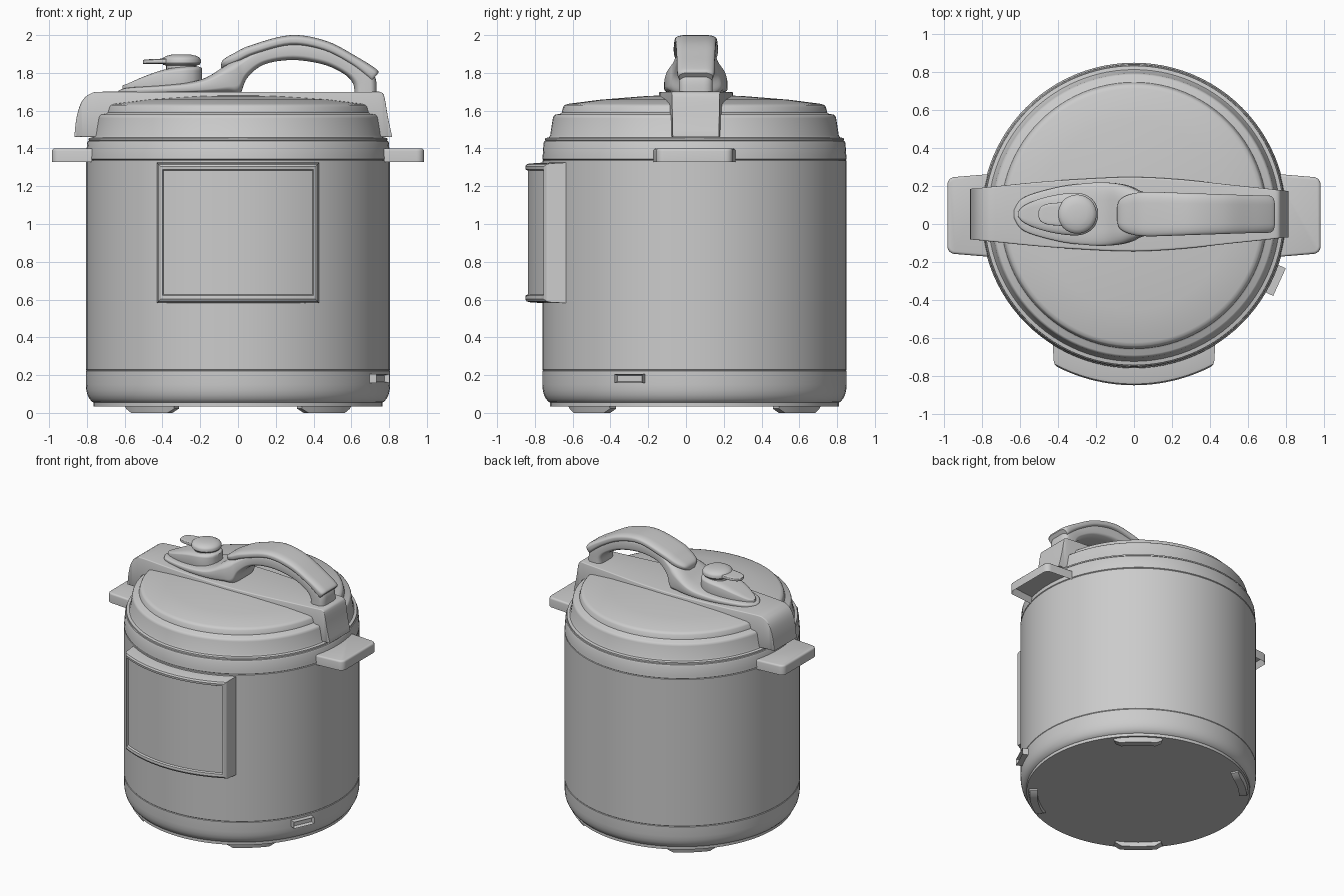
import bpy, bmesh
from math import sin, cos, pi, radians, sqrt
from mathutils import Matrix

if "Cube" in bpy.data.objects:
    bpy.data.objects.remove(bpy.data.objects["Cube"])

CY = 0.045   # pot axis
HY = 0.052   # lid handle centre line


def finish(name, bm, angle=35):
    bmesh.ops.recalc_face_normals(bm, faces=bm.faces)
    me = bpy.data.meshes.new(name)
    bm.to_mesh(me)
    bm.free()
    ob = bpy.data.objects.new(name, me)
    bpy.context.collection.objects.link(ob)
    bpy.ops.object.select_all(action='DESELECT')
    ob.select_set(True)
    bpy.context.view_layer.objects.active = ob
    bpy.ops.object.shade_smooth_by_angle(angle=radians(angle))
    return ob


def bridge(bm, rings):
    for a, b in zip(rings, rings[1:]):
        n = len(a)
        for i in range(n):
            bm.faces.new((a[i], a[(i + 1) % n], b[(i + 1) % n], b[i]))


def revolve(name, profile, cx=0, cy=CY, n=96, caps=(False, False)):
    bm = bmesh.new()
    rings = [[bm.verts.new((cx + r * cos(2 * pi * i / n), cy + r * sin(2 * pi * i / n), z))
              for i in range(n)] for r, z in profile]
    bridge(bm, rings)
    if caps[0]:
        bm.faces.new(rings[0])
    if caps[1]:
        bm.faces.new(rings[-1])
    return finish(name, bm)


def smooth_path(pts, k):
    """Catmull-Rom through tuples of any length."""
    out = []
    for i in range(len(pts) - 1):
        p0, p1, p2, p3 = (pts[max(0, min(len(pts) - 1, i + d))] for d in (-1, 0, 1, 2))
        for s in range(k):
            t = s / k
            out.append([0.5 * (2 * b + (c - a) * t + (2 * a - 5 * b + 4 * c - d) * t * t
                               + (3 * b - a - 3 * c + d) * t ** 3)
                        for a, b, c, d in zip(p0, p1, p2, p3)])
    return out + [list(pts[-1])]


def loft(name, sections, k=6, corner=0.5, seg=6, cy=HY, angle=40, corner_z=None):
    """Sections are (bottom x, bottom z, top x, top z, half width)."""
    cz = corner if corner_z is None else corner_z
    unit = []
    for q, (sx, sz) in enumerate(((1, 1), (-1, 1), (-1, -1), (1, -1))):
        for i in range(seg + 1):
            a = pi / 2 * (q + i / seg)
            unit.append((sx * (1 - corner) + corner * cos(a), sz * (1 - cz) + cz * sin(a)))
    bm = bmesh.new()
    rings = []
    for xb, zb, xt, zt, hw in smooth_path(sections, k):
        rings.append([bm.verts.new((xb + (xt - xb) * (v + 1) / 2, cy + u * hw,
                                    zb + (zt - zb) * (v + 1) / 2)) for u, v in unit])
    bridge(bm, rings)
    bm.faces.new(rings[0])
    bm.faces.new(rings[-1])
    bmesh.ops.remove_doubles(bm, verts=bm.verts, dist=1e-5)
    return finish(name, bm, angle)


# Pot: base, wall, upper ring, lid
revolve("base", [(0.765, 0.033), (0.765, 0.055), (0.772, 0.058), (0.787, 0.075), (0.797, 0.095),
                 (0.803, 0.12), (0.806, 0.15), (0.806, 0.222), (0.802, 0.226)], caps=(True, False))
revolve("pot_wall", [(0.802, 0.225), (0.805, 0.229), (0.805, 1.335), (0.801, 1.339)])
revolve("upper_ring", [(0.801, 1.339), (0.806, 1.343), (0.804, 1.36), (0.799, 1.43),
                       (0.794, 1.44), (0.785, 1.442)])
revolve("lid", [(0.785, 1.442), (0.791, 1.445), (0.79, 1.455), (0.77, 1.459), (0.764, 1.47),
                (0.75, 1.56), (0.746, 1.572), (0.737, 1.579), (0.712, 1.583), (0.703, 1.59),
                (0.695, 1.62), (0.688, 1.629), (0.67, 1.636), (0.5, 1.658), (0.25, 1.678),
                (0.01, 1.685)], caps=(False, True))

# Feet: short arcs on the diagonals
for j, mid in enumerate((50, 130, 230, 310)):
    bm = bmesh.new()
    rings = []
    for i in range(9):
        a = radians(mid - 13 + 26 * i / 8)
        e = 0.022 if i in (0, 8) else 0
        rings.append([bm.verts.new((r * cos(a), CY + r * sin(a), z))
                      for r, z in ((0.69, e), (0.742, e), (0.752, 0.04), (0.69, 0.04))])
    bridge(bm, rings)
    bm.faces.new(rings[0])
    bm.faces.new(rings[-1])
    finish(f"foot_{j + 1}", bm)

# Side handles, hollow underneath
for side, label in ((1, "right"), (-1, "left")):
    bm = bmesh.new()
    out = [(0.74, -0.22)]
    for sy in (-1, 1):
        arc = [(0.945 + 0.04 * cos(t), sy * (0.163 + 0.04 * sin(t)))
               for t in (pi / 2 * i / 6 for i in range(7))]
        out += arc[::-1] if sy < 0 else arc
    out.append((0.74, 0.22))
    f = bm.faces.new([bm.verts.new((side * x, CY + y, 1.328)) for x, y in out])
    top = bmesh.ops.extrude_face_region(bm, geom=[f])
    verts = [v for v in top['geom'] if isinstance(v, bmesh.types.BMVert)]
    bmesh.ops.translate(bm, verts=verts, vec=(0, 0, 0.072))
    bmesh.ops.recalc_face_normals(bm, faces=bm.faces)
    edges = [e for e in bm.edges if all(v.co.z > 1.39 for v in e.verts)]
    bmesh.ops.bevel(bm, geom=edges, offset=0.014, segments=3, profile=0.5, affect='EDGES')
    under = [g for g in bm.faces if g.normal.z < -0.9]
    bmesh.ops.inset_region(bm, faces=under, thickness=0.018)
    bmesh.ops.translate(bm, verts=list({v for g in under for v in g.verts}), vec=(0, 0, 0.045))
    finish(f"side_handle_{label}", bm)

# Curved control panel: nested outlines (half width, z low, z high, radius)
bm = bmesh.new()
rings, N = [], 24
for hw, z0, z1, R in ((0.43, 0.58, 1.326, 0.79), (0.424, 0.586, 1.32, 0.875),
                      (0.42, 0.591, 1.316, 0.889), (0.408, 0.603, 1.304, 0.896),
                      (0.4, 0.622, 1.288, 0.894), (0.394, 0.628, 1.282, 0.882)):
    xs = [hw * (2 * i / N - 1) for i in range(N + 1)]
    rings.append([bm.verts.new((x, CY - sqrt(R * R - x * x), z))
                  for x, z in [(x, z0) for x in xs] + [(x, z1) for x in xs[::-1]]])
bridge(bm, rings)
for i in range(N):
    r = rings[-1]
    bm.faces.new((r[i], r[i + 1], r[-2 - i], r[-1 - i]))
finish("control_panel", bm, 25)

# Cord holder low on the right, with a slot
bm = bmesh.new()
bmesh.ops.create_cube(bm, size=1, matrix=Matrix.Diagonal((0.085, 0.16, 0.048, 1)))
face = max(bm.faces, key=lambda g: g.calc_center_median().x)
bmesh.ops.inset_region(bm, faces=[face], thickness=0.01)
bmesh.ops.translate(bm, verts=face.verts, vec=(-0.025, 0, 0))
a = radians(-24.6)
bm.transform(Matrix.Translation((0.802 * cos(a), CY + 0.802 * sin(a), 0.182)) @ Matrix.Rotation(a, 4, 'Z'))
finish("cord_holder", bm)

# Strap across the lid
strap = [(x, 1.46, x, z, w) for x, z, w in (
    (-0.866, 1.465, 0.133), (-0.858, 1.545, 0.134), (-0.84, 1.62, 0.136), (-0.815, 1.665, 0.138),
    (-0.78, 1.69, 0.142), (-0.73, 1.70, 0.147), (-0.5, 1.70, 0.17), (-0.25, 1.70, 0.187),
    (0, 1.70, 0.196), (0.25, 1.70, 0.183), (0.5, 1.70, 0.156), (0.7, 1.70, 0.135),
    (0.757, 1.698, 0.128), (0.776, 1.67, 0.126), (0.793, 1.57, 0.124), (0.816, 1.465, 0.122))]
loft("lid_strap", strap, k=3, corner=0.06, corner_z=0.05, seg=3)

# Handle: pedestal flowing into the arch, then the grip on top
loft("handle_arch", [
    (-0.64, 1.69, -0.63, 1.708, 0.02), (-0.58, 1.69, -0.575, 1.722, 0.09),
    (-0.4, 1.69, -0.4, 1.735, 0.143), (-0.25, 1.69, -0.25, 1.752, 0.163),
    (-0.15, 1.69, -0.16, 1.78, 0.167), (-0.05, 1.69, -0.08, 1.83, 0.158),
    (0.01, 1.69, -0.02, 1.865, 0.14), (0.05, 1.775, 0.02, 1.88, 0.12),
    (0.14, 1.845, 0.12, 1.93, 0.1), (0.29, 1.868, 0.29, 1.965, 0.095),
    (0.45, 1.845, 0.48, 1.935, 0.092), (0.56, 1.795, 0.62, 1.86, 0.088),
    (0.608, 1.745, 0.72, 1.79, 0.088), (0.618, 1.69, 0.735, 1.69, 0.088)], corner=0.55)
loft("handle_grip", [
    (-0.088, 1.822, -0.09, 1.835, 0.03), (-0.06, 1.832, -0.08, 1.868, 0.078),
    (0, 1.853, -0.02, 1.905, 0.107), (0.09, 1.895, 0.07, 1.947, 0.117),
    (0.28, 1.943, 0.28, 2.0, 0.111), (0.45, 1.915, 0.47, 1.968, 0.105),
    (0.59, 1.845, 0.63, 1.885, 0.1), (0.68, 1.775, 0.73, 1.822, 0.098),
    (0.70, 1.752, 0.744, 1.80, 0.088)], corner=0.5, corner_z=0.75)

# Steam valve: teardrop seat, stem, knob and lever
loft("valve_seat", [(x, 1.70, x, z, w) for x, z, w in (
    (-0.612, 1.733, 0.012), (-0.58, 1.745, 0.045), (-0.5, 1.78, 0.08), (-0.4, 1.815, 0.104),
    (-0.3, 1.833, 0.112), (-0.24, 1.835, 0.094), (-0.205, 1.832, 0.06), (-0.19, 1.825, 0.02))],
    corner=0.5, corner_z=0.35)
revolve("valve_stem", [(0.08, 1.80), (0.08, 1.85)], cx=-0.3, cy=HY, n=48)
revolve("valve_knob", [(0.07, 1.838), (0.095, 1.842), (0.103, 1.852), (0.103, 1.87), (0.097, 1.88),
                       (0.08, 1.89), (0.05, 1.897), (0.01, 1.898)],
        cx=-0.3, cy=HY, n=48, caps=(True, True))
loft("valve_lever", [(x, 1.848, x, z, w) for x, z, w in (
    (-0.504, 1.866, 0.015), (-0.49, 1.871, 0.04), (-0.45, 1.873, 0.056),
    (-0.39, 1.876, 0.062), (-0.3, 1.88, 0.08))], corner=0.4)
